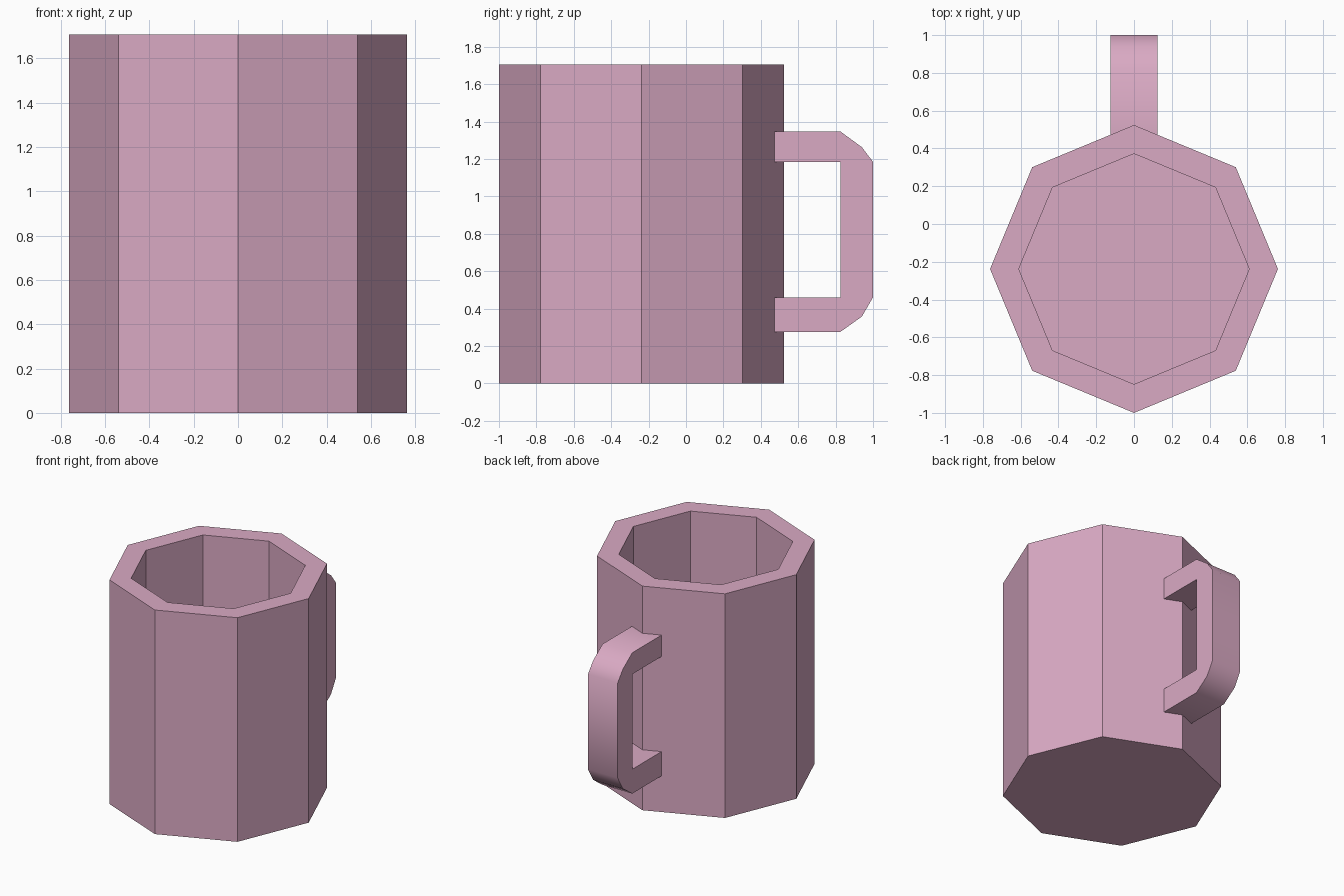
import bpy, bmesh, math

if "Cube" in bpy.data.objects:
    bpy.data.objects.remove(bpy.data.objects["Cube"])

pink = bpy.data.materials.new("pink_glaze")
pink.diffuse_color = (0.70, 0.40, 0.55, 1)
pink.use_nodes = True
pink.node_tree.nodes["Principled BSDF"].inputs["Base Color"].default_value = pink.diffuse_color


def finish(bm, name):
    bmesh.ops.recalc_face_normals(bm, faces=bm.faces)
    mesh = bpy.data.meshes.new(name)
    bm.to_mesh(mesh)
    bm.free()
    mesh.materials.append(pink)
    obj = bpy.data.objects.new(name, mesh)
    bpy.context.collection.objects.link(obj)
    return obj


# Mug body: hollow octagonal cup from rings (radius, height), closed at both ends
CENTER_Y, SIDES = -0.238, 8
rings_spec = [(0.762, 0.0), (0.762, 1.706), (0.61, 1.706), (0.61, 0.15)]
bm = bmesh.new()
rings = []
for r, z in rings_spec:
    angles = [2 * math.pi * i / SIDES for i in range(SIDES)]
    rings.append([bm.verts.new((r * math.cos(a), CENTER_Y + r * math.sin(a), z)) for a in angles])
for low, high in zip(rings, rings[1:]):
    for i in range(SIDES):
        j = (i + 1) % SIDES
        bm.faces.new((low[i], low[j], high[j], high[i]))
bm.faces.new(rings[0])
bm.faces.new(rings[-1])
finish(bm, "mug_body")

# Handle: matching outer and inner paths (y, z) joined as quads and extruded across x
outer = [(0.47, 1.347), (0.825, 1.347), (0.94, 1.263), (1.0, 1.184),
         (1.0, 0.46), (0.94, 0.357), (0.825, 0.275), (0.47, 0.275)]
inner = [(0.47, 0.46), (0.825, 0.46), (0.825, 1.184), (0.47, 1.184)]
bm = bmesh.new()
profile = bm.faces.new([bm.verts.new((-0.125, y, z)) for y, z in outer + inner])
result = bmesh.ops.extrude_face_region(bm, geom=[profile], use_keep_orig=True)
moved = [v for v in result["geom"] if isinstance(v, bmesh.types.BMVert)]
bmesh.ops.translate(bm, verts=moved, vec=(0.25, 0, 0))
handle = finish(bm, "mug_handle")

# Soften only the shallow outer bends of the handle
bpy.context.view_layer.objects.active = handle
handle.select_set(True)
bpy.ops.object.shade_smooth_by_angle(angle=math.radians(42))
